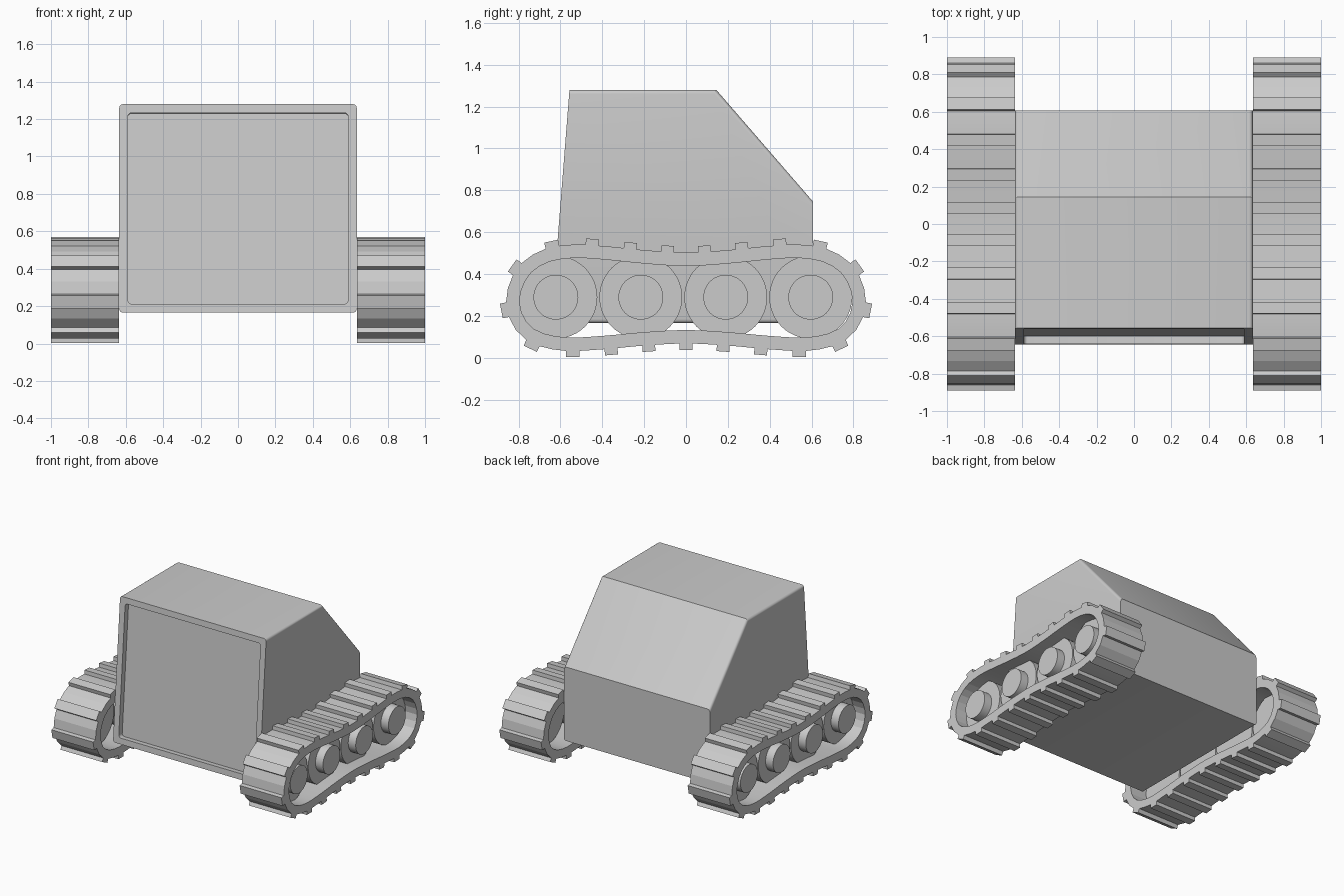
import bpy, bmesh, math
from mathutils import Vector, Matrix

if "Cube" in bpy.data.objects:
    bpy.data.objects.remove(bpy.data.objects["Cube"])


def finish(name, bm, angle):
    bmesh.ops.recalc_face_normals(bm, faces=bm.faces)
    me = bpy.data.meshes.new(name)
    bm.to_mesh(me)
    bm.free()
    ob = bpy.data.objects.new(name, me)
    bpy.context.collection.objects.link(ob)
    bpy.ops.object.select_all(action='DESELECT')
    ob.select_set(True)
    bpy.context.view_layer.objects.active = ob
    bpy.ops.object.shade_smooth_by_angle(angle=math.radians(angle))
    return ob


# Hull: side profile extruded across x, with a recessed front panel
def make_hull():
    w = 0.635
    profile = [(-0.645, 0.165), (-0.557, 1.28), (0.145, 1.28), (0.608, 0.745), (0.608, 0.165)]
    bm = bmesh.new()
    a = [bm.verts.new((-w, y, z)) for y, z in profile]
    b = [bm.verts.new((w, y, z)) for y, z in profile]
    n = len(profile)
    sides = [bm.faces.new((a[i], a[(i + 1) % n], b[(i + 1) % n], b[i])) for i in range(n)]
    bm.faces.new(a)
    bm.faces.new(b)
    bmesh.ops.recalc_face_normals(bm, faces=bm.faces)
    long_edges = [bm.edges.get((v[i], v[(i + 1) % n])) for v in (a, b) for i in (1, 2, 4)]
    panel = sides[0]
    bmesh.ops.inset_region(bm, faces=[panel], thickness=0.066)
    rim = set(panel.verts)
    inward = -panel.normal * 0.043
    res = bmesh.ops.extrude_discrete_faces(bm, faces=[panel])
    floor = res['faces'][0]
    bmesh.ops.translate(bm, verts=floor.verts, vec=inward)
    corners = [e for v in floor.verts for e in v.link_edges if e not in set(floor.edges)]
    bmesh.ops.bevel(bm, geom=long_edges + corners, offset=0.02, segments=4,
                    profile=0.5, affect='EDGES')
    finish("hull", bm, 25)


# Closed centre line of the belt, resampled evenly by length
def belt_path():
    half = [(0, 0.10), (0.2, 0.09), (0.4, 0.072), (0.58, 0.065), (0.72, 0.097), (0.80, 0.17),
            (0.828, 0.285), (0.78, 0.41), (0.68, 0.483), (0.55, 0.508), (0.4, 0.502),
            (0.2, 0.482), (0, 0.47)]
    pts = [Vector(p) for p in half + [(-y, z) for y, z in half[-2:0:-1]]]
    n, fine = len(pts), []
    for i in range(n):
        p0, p1, p2, p3 = (pts[(i + k) % n] for k in (-1, 0, 1, 2))
        for j in range(20):
            t = j / 20
            fine.append(0.5 * (2 * p1 + (p2 - p0) * t + (2 * p0 - 5 * p1 + 4 * p2 - p3) * t * t
                               + (3 * p1 - p0 - 3 * p2 + p3) * t ** 3))
    lengths = [0.0]
    for i in range(len(fine)):
        lengths.append(lengths[-1] + (fine[(i + 1) % len(fine)] - fine[i]).length)

    def at(f):
        s = (f % 1.0) * lengths[-1]
        i = next(k for k in range(len(fine)) if lengths[k + 1] >= s)
        t = (s - lengths[i]) / (lengths[i + 1] - lengths[i])
        return fine[i].lerp(fine[(i + 1) % len(fine)], t)
    return at


# Belt: ring of quads with treads extruded from the outside
def make_belt(name, x0, x1, teeth=21, half_thick=0.032):
    at = belt_path()
    stations = [(k + o) / teeth for k in range(teeth) for o in (-0.17, 0.17, 0.5)]
    bm = bmesh.new()
    rings = []
    for f in stations:
        p, d = at(f), at(f + 0.003) - at(f - 0.003)
        nrm = Vector((d.y, -d.x)).normalized()
        o, i = p + nrm * half_thick, p - nrm * half_thick
        rings.append([bm.verts.new(c) for c in ((x0, *o), (x1, *o), (x1, *i), (x0, *i))])
    pads = []
    for k, r in enumerate(rings):
        q = rings[(k + 1) % len(rings)]
        for j in range(4):
            face = bm.faces.new((r[j], r[(j + 1) % 4], q[(j + 1) % 4], q[j]))
            if j == 0 and k % 3 == 0:
                pads.append(face)
    bmesh.ops.recalc_face_normals(bm, faces=bm.faces)
    for face in bmesh.ops.extrude_discrete_faces(bm, faces=pads)['faces']:
        face.normal_update()
        bmesh.ops.translate(bm, verts=face.verts, vec=face.normal * 0.03)
    finish(name, bm, 12)


# Road wheel: wide disc with a raised hub
def make_wheel(name, side, y):
    bm = bmesh.new()
    for r, xa, xb in ((0.198, 0.78, 0.90), (0.107, 0.89, 0.965)):
        m = Matrix.Translation((side * (xa + xb) / 2, y, 0.289)) @ Matrix.Rotation(math.pi / 2, 4, 'Y')
        bmesh.ops.create_cone(bm, cap_ends=True, segments=48, radius1=r, radius2=r,
                              depth=xb - xa, matrix=m)
    finish(name, bm, 30)


make_hull()
for label, side in (("left", -1), ("right", 1)):
    make_belt(label + "_track_belt", side * 0.637, side * 1.0)
    for k in range(4):
        make_wheel(f"{label}_wheel_{k + 1}", side, -0.622 + 0.406 * k)
